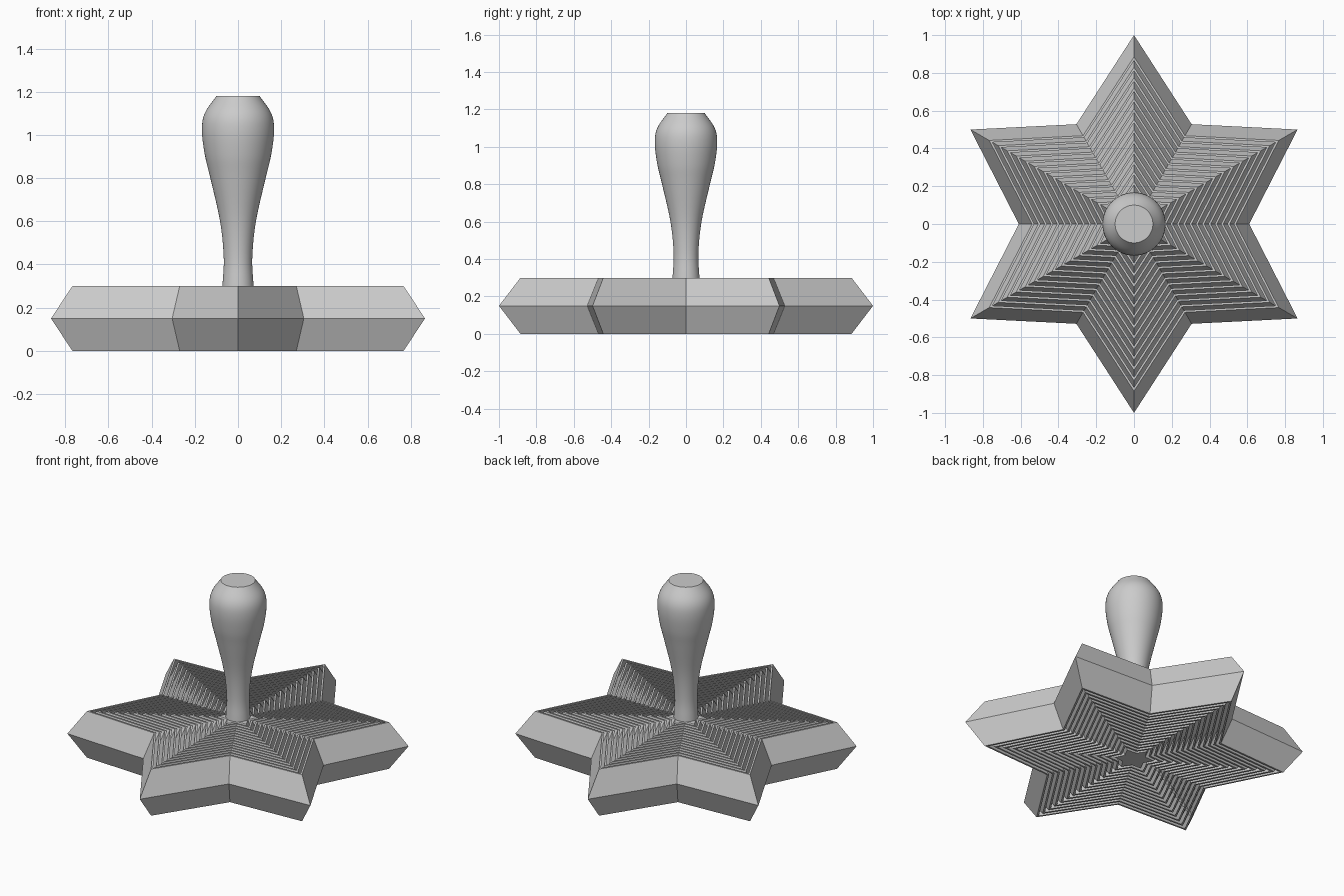
import bpy, bmesh, math
from mathutils import Vector

cube = bpy.data.objects.get("Cube")
if cube:
    bpy.data.objects.remove(cube, do_unlink=True)

grey = bpy.data.materials.new("plain grey")
grey.use_nodes = True
grey.diffuse_color = (0.6, 0.6, 0.6, 1)
grey.node_tree.nodes["Principled BSDF"].inputs["Base Color"].default_value = (0.6, 0.6, 0.6, 1)

HEIGHT = 0.3
SLOPE = 0.115      # how far each star leans in from its waist
WALL = 0.02        # flat edge of each ring
STEP = 0.055       # spacing between rings
RINGS = 14
NOTCH = 0.61       # inner corner radius of the star


def finish(bm, name):
    bmesh.ops.recalc_face_normals(bm, faces=bm.faces)
    mesh = bpy.data.meshes.new(name)
    bm.to_mesh(mesh)
    bm.free()
    mesh.materials.append(grey)
    obj = bpy.data.objects.new(name, mesh)
    bpy.context.collection.objects.link(obj)
    return obj


def star_loop(bm, scale, z):
    verts = []
    for i in range(12):
        a = math.radians(30 * i)
        r = scale * (1 if i % 2 else NOTCH)
        verts.append(bm.verts.new((r * math.cos(a), r * math.sin(a), z)))
    return verts


def bridge(bm, a, b):
    n = len(a)
    for i in range(n):
        j = (i + 1) % n
        bm.faces.new((a[i], a[j], b[j], b[i]))


# Nested star rings with a pointed waist
for k in range(RINGS):
    s = 1 - STEP * k
    bm = bmesh.new()
    section = [(s, HEIGHT / 2), (s - SLOPE, HEIGHT), (s - SLOPE - WALL, HEIGHT),
               (s - WALL, HEIGHT / 2), (s - SLOPE - WALL, 0), (s - SLOPE, 0)]
    loops = [star_loop(bm, r, z) for r, z in section]
    for a, b in zip(loops, loops[1:] + loops[:1]):
        bridge(bm, a, b)
    finish(bm, f"star_ring_{k + 1}")

# Solid star in the centre
s = 1 - STEP * RINGS
bm = bmesh.new()
low = star_loop(bm, s - SLOPE, 0)
mid = star_loop(bm, s, HEIGHT / 2)
top = star_loop(bm, s - SLOPE, HEIGHT)
bridge(bm, low, mid)
bridge(bm, mid, top)
bm.faces.new(low)
bm.faces.new(top)
finish(bm, "star_core")

# Turned handle: smooth curve through a few radius and height points
keys = [Vector(p) for p in ((0.072, 0.3), (0.066, 0.43), (0.083, 0.6), (0.128, 0.8),
                            (0.154, 0.91), (0.167, 1.02), (0.154, 1.1), (0.1, 1.18))]
padded = [2 * keys[0] - keys[1]] + keys + [2 * keys[-1] - keys[-2]]
profile = []
for p, q, r, t in zip(padded, padded[1:], padded[2:], padded[3:]):
    for i in range(5):
        u = i / 5
        profile.append(q + (r - p) * u / 2 + (p * 2 - q * 5 + r * 4 - t) * u * u / 2
                       + (q * 3 - p - r * 3 + t) * u ** 3 / 2)
profile.append(keys[-1])

SIDES = 64
bm = bmesh.new()
loops = [[bm.verts.new((p.x * math.cos(math.tau * i / SIDES),
                        p.x * math.sin(math.tau * i / SIDES), p.y))
          for i in range(SIDES)] for p in profile]
for a, b in zip(loops, loops[1:]):
    bridge(bm, a, b)
bm.faces.new(loops[0])
bm.faces.new(loops[-1])
handle = finish(bm, "handle")
bpy.ops.object.select_all(action='DESELECT')
handle.select_set(True)
bpy.context.view_layer.objects.active = handle
bpy.ops.object.shade_smooth_by_angle(angle=math.radians(30))
